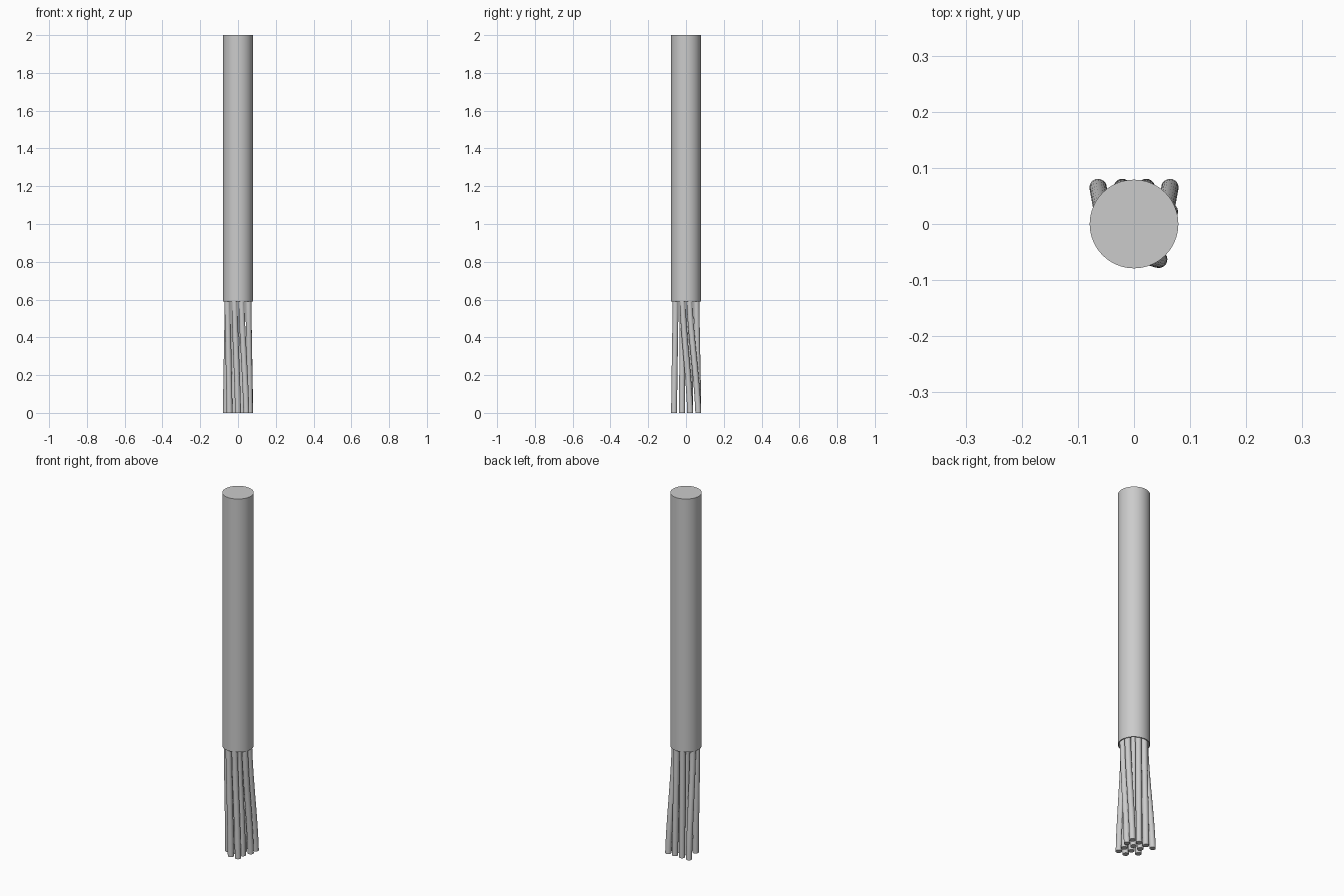
import bpy, bmesh, math
from mathutils import Vector

cube = bpy.data.objects.get("Cube")
if cube:
    bpy.data.objects.remove(cube)

# One plain grey for the whole cable
grey = bpy.data.materials.new("cable grey")
grey.use_nodes = True
COLOUR = (0.6, 0.6, 0.6, 1)
grey.diffuse_color = COLOUR
grey.node_tree.nodes["Principled BSDF"].inputs["Base Color"].default_value = COLOUR

SHEATH_R, WIRE_R = 0.079, 0.0155
SHEATH_END, RECESS_TOP, TOP = 0.59, 0.66, 2.0


def loft(name, rings, segments):
    """Skin a capped tube through (centre, radius) rings."""
    bm = bmesh.new()
    loops = []
    for centre, radius in rings:
        angles = [2 * math.pi * i / segments for i in range(segments)]
        loops.append([bm.verts.new(centre + Vector((math.cos(a), math.sin(a), 0)) * radius)
                      for a in angles])
    for low, high in zip(loops, loops[1:]):
        for i in range(segments):
            j = (i + 1) % segments
            bm.faces.new((low[i], low[j], high[j], high[i]))
    bm.faces.new(loops[0][::-1])
    bm.faces.new(loops[-1])
    bmesh.ops.recalc_face_normals(bm, faces=bm.faces)
    mesh = bpy.data.meshes.new(name)
    bm.to_mesh(mesh)
    bm.free()
    mesh.materials.append(grey)
    obj = bpy.data.objects.new(name, mesh)
    bpy.context.collection.objects.link(obj)
    bpy.ops.object.select_all(action='DESELECT')
    obj.select_set(True)
    bpy.context.view_layer.objects.active = obj
    bpy.ops.object.shade_smooth_by_angle(angle=math.radians(40))
    return obj


# Sheath: solid above, with a thin-walled open lower end
profile = [(RECESS_TOP, 0.074), (SHEATH_END, 0.074), (SHEATH_END, SHEATH_R), (TOP, SHEATH_R)]
loft("sheath", [(Vector((0, 0, z)), r) for z, r in profile], 64)

# Wires: (column, row) in the packed bundle -> splayed lower end
PITCH = 0.037
wires = [
    (-0.5, -1.5, 0.0, -0.063), (0.5, -1.5, 0.044, -0.063),
    (-1.5, -0.5, -0.045, -0.021), (-0.5, -0.5, 0.0, -0.021),
    (0.5, -0.5, 0.044, -0.021), (1.5, -0.5, 0.063, 0.022),
    (-1.5, 0.5, -0.064, 0.065), (-0.5, 0.5, -0.021, 0.022),
    (0.5, 0.5, 0.022, 0.022), (1.5, 0.5, 0.064, 0.065),
    (-0.5, 1.5, -0.021, 0.065), (0.5, 1.5, 0.022, 0.065),
]
STEPS = 12
for n, (col, row, x, y) in enumerate(wires, 1):
    packed, splayed = Vector((col * PITCH, row * PITCH, 0)), Vector((x, y, 0))
    rings = []
    for s in range(STEPS + 1):
        z = SHEATH_END * s / STEPS
        t = s / STEPS
        ease = 0.5 * t + 0.5 * t * t * (3 - 2 * t)   # gentle bend at both ends
        rings.append((splayed.lerp(packed, ease) + Vector((0, 0, z)), WIRE_R))
    rings.append((packed + Vector((0, 0, RECESS_TOP)), WIRE_R))
    loft(f"wire_{n}", rings, 20)
